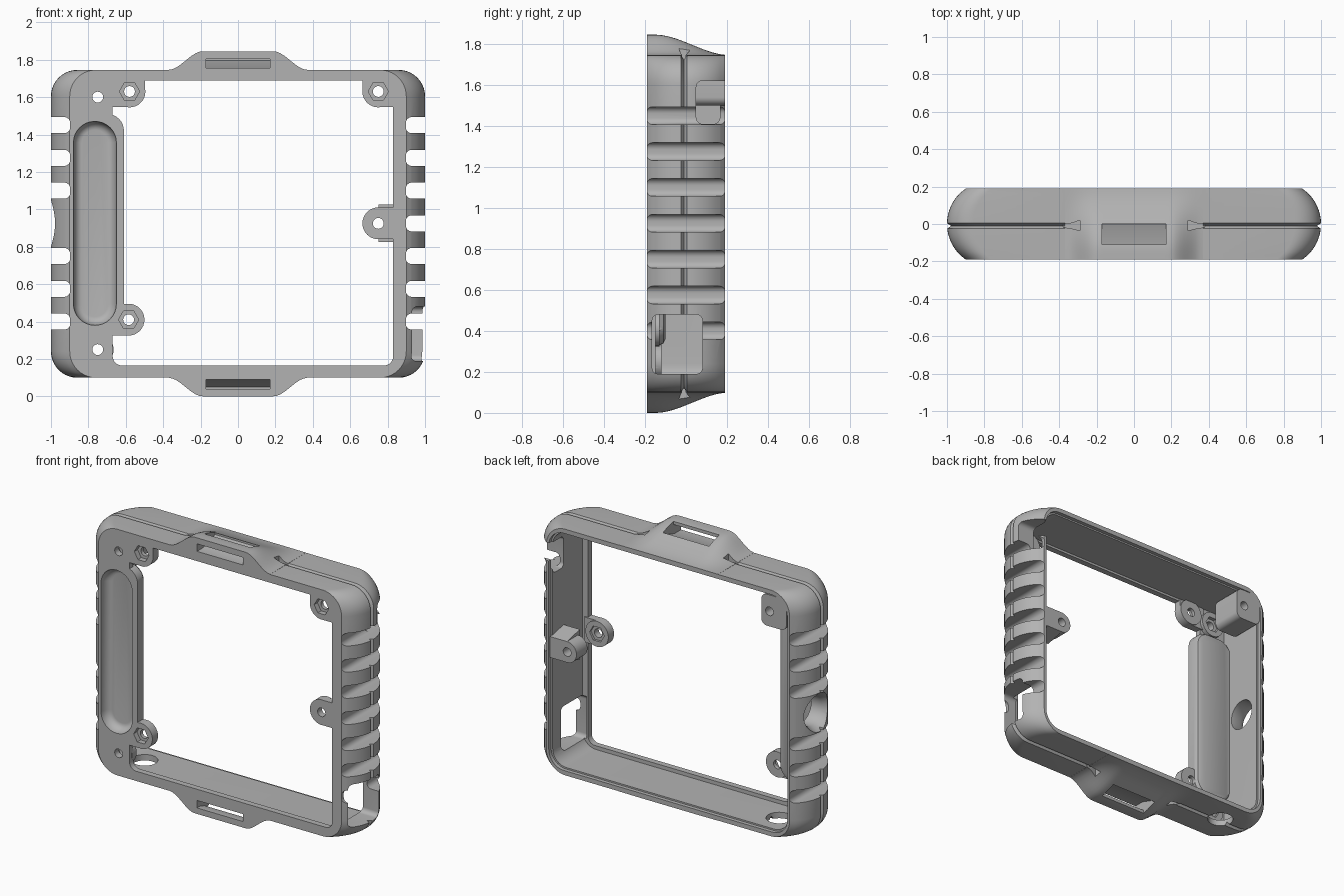
import bpy, bmesh, math

old = bpy.data.objects.get("Cube")
if old:
    bpy.data.objects.remove(old, do_unlink=True)

MID = 0.9225   # height of the horizontal symmetry plane

grey = bpy.data.materials.new("mid_grey_plastic")
grey.use_nodes = True
grey.diffuse_color = (0.45, 0.45, 0.45, 1)
grey.node_tree.nodes["Principled BSDF"].inputs["Base Color"].default_value = (0.45, 0.45, 0.45, 1)


def box(u0, u1, v0, v1, r=0.0, n=8):
    """Rounded rectangle outline."""
    if r <= 0:
        return [(u0, v0), (u1, v0), (u1, v1), (u0, v1)]
    corners = [(u1 - r, v1 - r), (u0 + r, v1 - r), (u0 + r, v0 + r), (u1 - r, v0 + r)]
    return [(cu + r * math.cos(a), cv + r * math.sin(a))
            for k, (cu, cv) in enumerate(corners)
            for a in (math.pi / 2 * (k + i / n) for i in range(n + 1))]


def disc(u, v, r, n=32):
    return [(u + r * math.cos(2 * math.pi * i / n), v + r * math.sin(2 * math.pi * i / n)) for i in range(n)]


def place(pts, d, axis):
    put = {"x": lambda u, v: (d, u, v), "y": lambda u, v: (u, d, v), "z": lambda u, v: (u, v, d)}[axis]
    return [put(u, v) for u, v in pts]


def loft(name, rings):
    bm = bmesh.new()
    loops = [[bm.verts.new(p) for p in ring] for ring in rings]
    n = len(loops[0])
    for a, b in zip(loops, loops[1:]):
        for i in range(n):
            bm.faces.new((a[i], a[(i + 1) % n], b[(i + 1) % n], b[i]))
    bm.faces.new(loops[0])
    bm.faces.new(loops[-1])
    bmesh.ops.recalc_face_normals(bm, faces=bm.faces)
    me = bpy.data.meshes.new(name)
    bm.to_mesh(me)
    bm.free()
    ob = bpy.data.objects.new(name, me)
    bpy.context.scene.collection.objects.link(ob)
    return ob


def prism(name, pts, a, b, axis="y"):
    return loft(name, [place(pts, a, axis), place(pts, b, axis)])


def combine(tool, op):
    mod = frame.modifiers.new(op, "BOOLEAN")
    mod.operation, mod.object, mod.solver = op, tool, "EXACT"
    bpy.context.view_layer.objects.active = frame
    bpy.ops.object.modifier_apply(modifier=mod.name)
    bpy.data.objects.remove(tool, do_unlink=True)


def add(tool):
    combine(tool, "UNION")


def cut(tool):
    combine(tool, "DIFFERENCE")


def smooth(t):
    t = min(max(t, 0), 1)
    return t * t * (3 - 2 * t)


# Outer shell: bowed sides, with a V seam around the middle
def shell_ring(y, inset=0.0):
    w = 1 - inset - (0.23 - math.sqrt(0.23 ** 2 - y * y))
    h = 0.8225 - inset
    return place(box(-w, w, MID - h, MID + h, 0.14, 10), y, "y")


front = [-0.19 + 0.165 * i / 8 for i in range(9)]
back = [0.005 + 0.185 * i / 8 for i in range(9)]
frame = loft("frame", [shell_ring(y) for y in front] + [shell_ring(-0.01, 0.022)] + [shell_ring(y) for y in back])


# Strap tabs, blended into the top and bottom walls
def tab_ring(x, flip):
    ys = [-0.19 + 0.38 * i / 16 for i in range(17)]
    rise = smooth((0.37 - abs(x)) / 0.18)
    ring = [(x, y, 1.746 + 0.099 * rise * (1 - smooth((y + 0.15) / 0.36))) for y in ys]
    ring += [(x, 0.19, 1.70), (x, -0.19, 1.70)]
    return [(px, py, 2 * MID - pz if flip else pz) for px, py, pz in ring]


for flip in (False, True):
    add(loft("strap_tab", [tab_ring(-0.37 + 0.74 * i / 36, flip) for i in range(37)]))

# Hollow interior, rear lip and front opening
cut(prism("cavity", box(-0.87, 0.87, 0.14, 1.705, 0.10), -0.15, 0.4))
cut(prism("rear_lip", box(-0.882, 0.882, 0.13, 1.715, 0.11), 0.165, 0.4))
cut(prism("opening", box(-0.67, 0.83, 0.165, 1.69, 0.05), -0.4, 0))

# Grip bulge behind the front plate
add(loft("grip_bulge", [place(box(-0.885, -0.61 - d, 0.33 + d, 1.51 - d, 0.09), y, "y")
                        for y, d in ((-0.19, 0), (-0.13, 0), (-0.11, 0.01), (-0.10, 0.03))]))

# Screw bosses on the front plate, each with a web to the frame
bosses = [(-0.58, 1.63, -0.69, 1.70), (0.75, 1.63, 0.85, 1.70),
          (-0.585, 0.41, -0.69, 0.41), (0.75, 0.925, 0.85, 0.925)]
for x, z, wall_x, wall_z in bosses:
    add(prism("boss", disc(x, z, 0.085), -0.19, -0.13))
    add(prism("boss_web", box(min(x, wall_x), max(x, wall_x), z - 0.084, max(z + 0.084, wall_z) if wall_z == z else wall_z),
              -0.19, -0.14))
    if wall_z > z:
        add(prism("boss_web", box(x - 0.084, x + 0.084, z, wall_z), -0.19, -0.14))

# Rings for nuts behind the plate, and rear screw posts
for z in (1.6, 0.25):
    add(prism("nut_ring", disc(-0.75, z, 0.085), -0.17, -0.12))
add(prism("corner_gusset", box(-0.875, -0.69, 1.50, 1.71, 0.04), -0.02, 0.19))
add(prism("rear_post", disc(0.75, 0.925, 0.07), 0.07, 0.185))
add(loft("rear_post_web", [place(box(0.75, 0.875, 0.855 - d, 0.995 + d), y, "y") for y, d in ((0.05, 0.03), (0.185, 0))]))

# Finger recess in the grip
levels = [(-0.25, 0.0), (-0.19, 0.0)]
levels += [(-0.19 + 0.06 * math.sin(a), 0.045 * (1 - math.cos(a))) for a in (math.pi / 2 * i / 6 for i in range(1, 7))]
cut(loft("grip_recess", [place(box(-0.88 + d, -0.65 - d, 0.38 + d, 1.47 - d, 0.114 - d), y, "y") for y, d in levels]))

# Screw holes and hexagonal nut pockets
for x, z in [b[:2] for b in bosses] + [(-0.75, 1.6), (-0.75, 0.25)]:
    cut(prism("screw_hole", disc(x, z, 0.029, 20), -0.4, 0.4))
for x, z in [b[:2] for b in bosses[:3]]:
    cut(prism("front_nut_pocket", disc(x, z, 0.054, 6), -0.4, -0.155))
for x, z in ((0.75, 0.925), (-0.75, 1.6), (-0.75, 0.25)):
    cut(prism("rear_nut_pocket", disc(x, z, 0.054, 6), -0.145, -0.06))

# Grip grooves across both sides; the middle one is left out beside the button
for i in range(7):
    z = 0.4 + 0.175 * i
    cut(prism("groove", box(0.897, 1.2, z - 0.043, z + 0.043, 0.032, 6), -0.4, 0.4))
    if i != 3:
        cut(prism("groove", box(-1.2, -0.897, z - 0.043, z + 0.043, 0.032, 6), -0.4, 0.4))

# Countersunk button hole in one side
cut(loft("button_hole", [place(disc(0.02, 0.925, r, 40), x, "x") for x, r in ((-1.05, 0.155), (-0.945, 0.1), (-0.8, 0.1))]))

# Port openings in the other side, and a round hole in the floor
cut(prism("large_port", box(-0.165, 0.08, 0.19, 0.48, 0.03), 0.84, 1.2, "x"))
cut(prism("small_port", box(0.05, 0.165, 1.41, 1.62, 0.03), 0.84, 1.2, "x"))
cut(prism("port_notch", box(0.10, 0.30, 1.50, 1.62, 0.02), 0.84, 1.2, "x"))
cut(prism("floor_hole", disc(-0.70, 0.015, 0.08), 0.0, 0.15, "z"))

# Strap slots from the tab front up through its top, and flared seam ends
slot = [(-0.30, 1.755), (-0.12, 1.755), (0.0, 1.795), (0.0, 1.95), (-0.11, 1.95), (-0.11, 1.82), (-0.16, 1.805), (-0.30, 1.805)]
for flip in (False, True):
    turn = (lambda z: 2 * MID - z) if flip else (lambda z: z)
    cut(prism("strap_slot", [(y, turn(z)) for y, z in slot], -0.17, 0.17, "x"))
    for s in (-1, 1):
        flare = [(s * 0.29, -0.035), (s * 0.29, 0.02), (s * 0.33, 0.005), (s * 0.38, -0.003), (s * 0.38, -0.017), (s * 0.33, -0.025)]
        cut(prism("seam_end", flare, turn(1.725), turn(1.90), "z"))

# Finish
frame.data.materials.clear()
frame.data.materials.append(grey)
for p in frame.data.polygons:
    p.material_index = 0
bpy.ops.object.select_all(action="DESELECT")
frame.select_set(True)
bpy.context.view_layer.objects.active = frame
bpy.ops.object.shade_smooth_by_angle(angle=math.radians(30))
